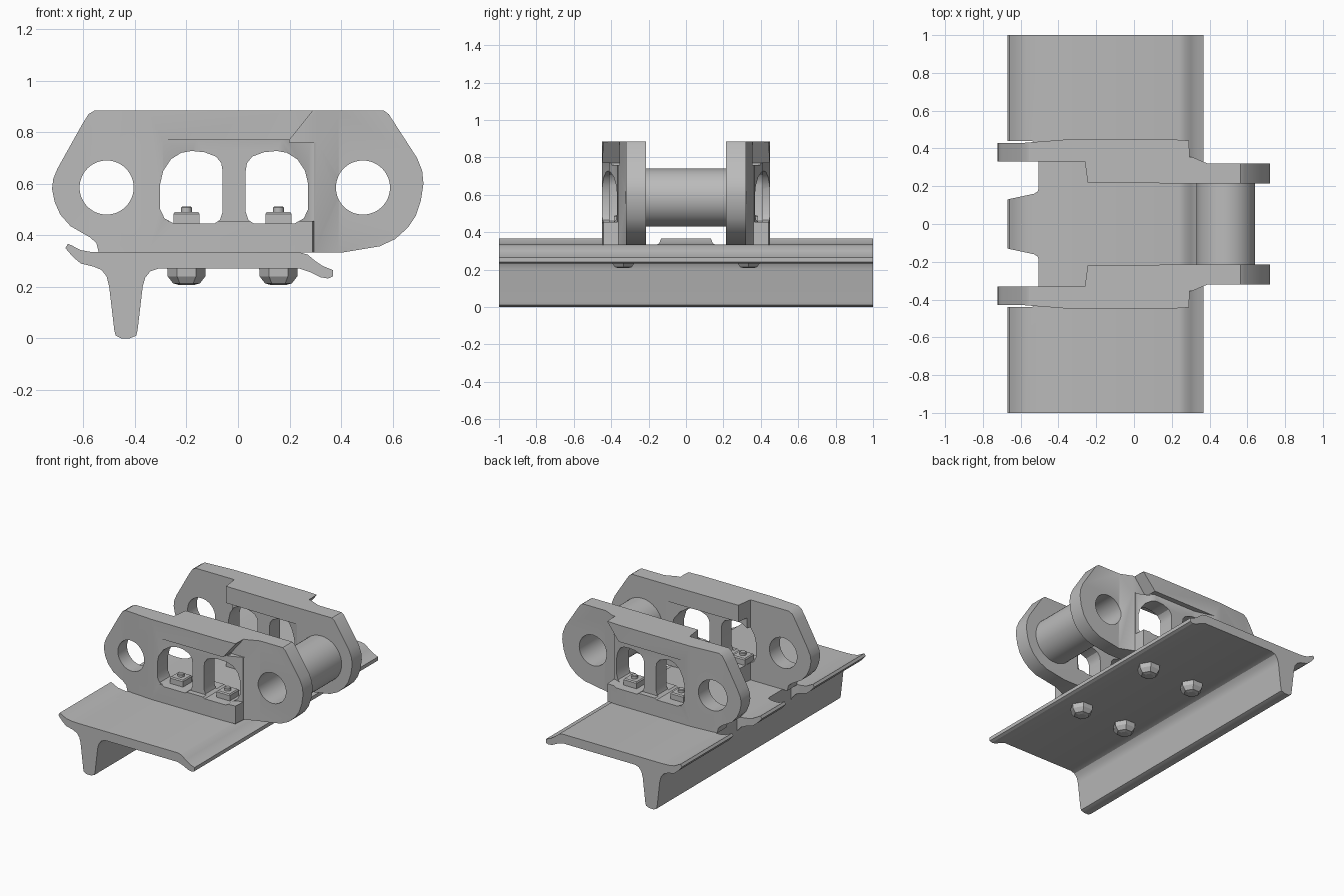
import bpy
import bmesh
from math import cos, sin, pi, radians
from mathutils import Vector

cube = bpy.data.objects.get("Cube")
if cube:
    bpy.data.objects.remove(cube, do_unlink=True)

steel = bpy.data.materials.new("grey_steel")
steel.use_nodes = True
GREY = (0.5, 0.5, 0.5, 1)
steel.diffuse_color = GREY
steel.node_tree.nodes["Principled BSDF"].inputs["Base Color"].default_value = GREY


def add_object(name, bm):
    bmesh.ops.recalc_face_normals(bm, faces=bm.faces)
    mesh = bpy.data.meshes.new(name)
    bm.to_mesh(mesh)
    bm.free()
    mesh.materials.append(steel)
    obj = bpy.data.objects.new(name, mesh)
    bpy.context.collection.objects.link(obj)
    return obj


def prism(name, pts, axis, lo, hi):
    """Extrude an outline: (x, z) points along y, or (x, y) points along z."""
    bm = bmesh.new()
    place = (lambda a, b, t: (a, t, b)) if axis == "y" else (lambda a, b, t: (a, b, t))
    face = bm.faces.new([bm.verts.new(place(a, b, lo)) for a, b in pts])
    new = bmesh.ops.extrude_face_region(bm, geom=[face])["geom"]
    move = Vector(place(0, 0, hi - lo))
    bmesh.ops.translate(bm, vec=move, verts=[v for v in new if isinstance(v, bmesh.types.BMVert)])
    return add_object(name, bm)


def circle(cx, cz, r, n=48):
    return [(cx + r * cos(2 * pi * i / n), cz + r * sin(2 * pi * i / n)) for i in range(n)]


def turned(name, rings, sides, x, y, turn=0):
    """Stack of polygon rings (radius, z) around a vertical axis."""
    bm = bmesh.new()
    loops = []
    for r, z in rings:
        angles = [turn + 2 * pi * i / sides for i in range(sides)]
        loops.append([bm.verts.new((x + r * cos(a), y + r * sin(a), z)) for a in angles])
    for low, high in zip(loops, loops[1:]):
        for i in range(sides):
            j = (i + 1) % sides
            bm.faces.new((low[i], low[j], high[j], high[i]))
    bm.faces.new(loops[0])
    bm.faces.new(loops[-1])
    return add_object(name, bm)


def combine(obj, steps):
    """Apply boolean steps to an object and discard the helper solids."""
    for operation, helper in steps:
        mod = obj.modifiers.new("shape", "BOOLEAN")
        mod.operation = operation
        mod.solver = "EXACT"
        mod.object = helper
        helper.hide_render = True
    deps = bpy.context.evaluated_depsgraph_get()
    result = bpy.data.meshes.new_from_object(obj.evaluated_get(deps))
    obj.modifiers.clear()
    obj.data = result
    for _, helper in steps:
        bpy.data.objects.remove(helper, do_unlink=True)


def smooth(obj, angle=30):
    obj.data.shade_smooth()
    obj.data.set_sharp_from_angle(angle=radians(angle))


def mirror_y(obj):
    mod = obj.modifiers.new("other_side", "MIRROR")
    mod.use_axis = (False, True, False)
    mod.use_mirror_merge = False


CUT = "DIFFERENCE"
PIN_X, EYE_X, PIN_Z, BORE = 0.485, -0.51, 0.585, 0.105

# Ground plate: rolled section with a deep rib and curled edges
shoe = prism("track_plate", [
    (-.67, .35), (-.66, .367), (-.645, .36), (-.61, .342), (-.57, .335), (-.5, .333),
    (.24, .333), (.27, .325), (.3, .3), (.33, .28), (.368, .265), (.368, .24), (.35, .232),
    (.32, .237), (.28, .257), (.24, .27), (-.31, .27), (-.34, .26), (-.36, .235), (-.37, .2),
    (-.39, .03), (-.395, .01), (-.42, 0), (-.455, 0), (-.475, .01), (-.48, .03),
    (-.5, .2), (-.51, .24), (-.53, .265), (-.56, .278), (-.61, .29), (-.64, .315)],
    "y", -1, 1)
notches = []
for s in (-1, 1):
    notches.append((CUT, prism("notch_cutter", [
        (-.8, .12 * s), (-.67, .13 * s), (-.53, .16 * s), (-.51, .172 * s), (-.505, .19 * s),
        (-.505, .42 * s), (-.54, .44 * s), (-.8, .44 * s)], "z", .22, .5)))
combine(shoe, notches)
smooth(shoe)

# Chain link: side outline crossed with the offset plan outline
link = prism("chain_links", [
    (-.555, .885), (-.58, .87), (-.605, .83), (-.7, .66), (-.717, .62), (-.722, .58),
    (-.712, .53), (-.69, .48), (-.65, .435), (-.575, .392), (-.55, .37), (-.54, .332),
    (.4, .332), (.55, .357), (.61, .385), (.66, .43), (.69, .475), (.71, .535),
    (.72, .6), (.715, .65), (.695, .7), (.585, .87), (.565, .885)], "y", .1, .6)
plan = prism("plan_helper", [
    (-.8, .43), (-.58, .43), (-.35, .448), (.2, .448), (.29, .442), (.295, .36), (.39, .32),
    (.8, .32), (.8, .215), (.2, .215), (-.245, .22), (-.26, .33), (-.8, .33)], "z", .2, 1)

# Recesses under the rail, on the outer and inner sides
outer_recess = prism("outer_cutter", [
    (-.3, .6), (-.3, .45), (-.16, .412), (.17, .412), (.28, .365), (.42, .365), (.42, .6)],
    "z", .455, .77)
inner_recess = prism("inner_cutter", [
    (-.4, .1), (-.4, .3), (.17, .3), (.32, .2), (.32, .1)], "z", .455, .77)
rail_slant = prism("slant_cutter", [(.305, .9), (.2, .77), (.2, .76), (.4, .76), (.4, .9)],
                   "y", .355, .6)

# Rounded windows for the nuts, one mirrored from the other
window = [(-.09, .446), (-.25, .446), (-.285, .465), (-.302, .5), (-.302, .6), (-.29, .65),
          (-.26, .695), (-.22, .72), (-.18, .727), (-.13, .722), (-.085, .705),
          (-.065, .68), (-.06, .65), (-.06, .49), (-.07, .46)]
steps = [("INTERSECT", plan), (CUT, outer_recess), (CUT, inner_recess), (CUT, rail_slant),
         (CUT, prism("window_cutter", window, "y", .05, .7)),
         (CUT, prism("window_cutter", [(-.03 - x, z) for x, z in window], "y", .05, .7))]
for x in (PIN_X, EYE_X):
    steps.append((CUT, prism("bore_cutter", circle(x, PIN_Z, BORE), "y", .05, .7)))
combine(link, steps)
smooth(link)
mirror_y(link)

# Hollow bushing joining the two links
bushing = prism("bushing", circle(PIN_X, PIN_Z, .155), "y", -.222, .222)
combine(bushing, [(CUT, prism("bore_cutter", circle(PIN_X, PIN_Z, BORE), "y", -.5, .5))])
smooth(bushing)

# Bolts: domed hex head below, square nut and stud end above
for place, x in (("rear", -.2), ("fore", .157)):
    y = .335
    head = turned(place + "_bolt_heads",
                  [(.03, .207), (.052, .213), (.073, .24), (.075, .275)], 6, x, y)
    nut = turned(place + "_nuts", [(.071, .44), (.071, .483), (.063, .491)], 4, x, y, pi / 4)
    stud = turned(place + "_studs", [(.021, .48), (.021, .507), (.017, .511)], 16, x, y)
    smooth(stud)
    for part in (head, nut, stud):
        mirror_y(part)
